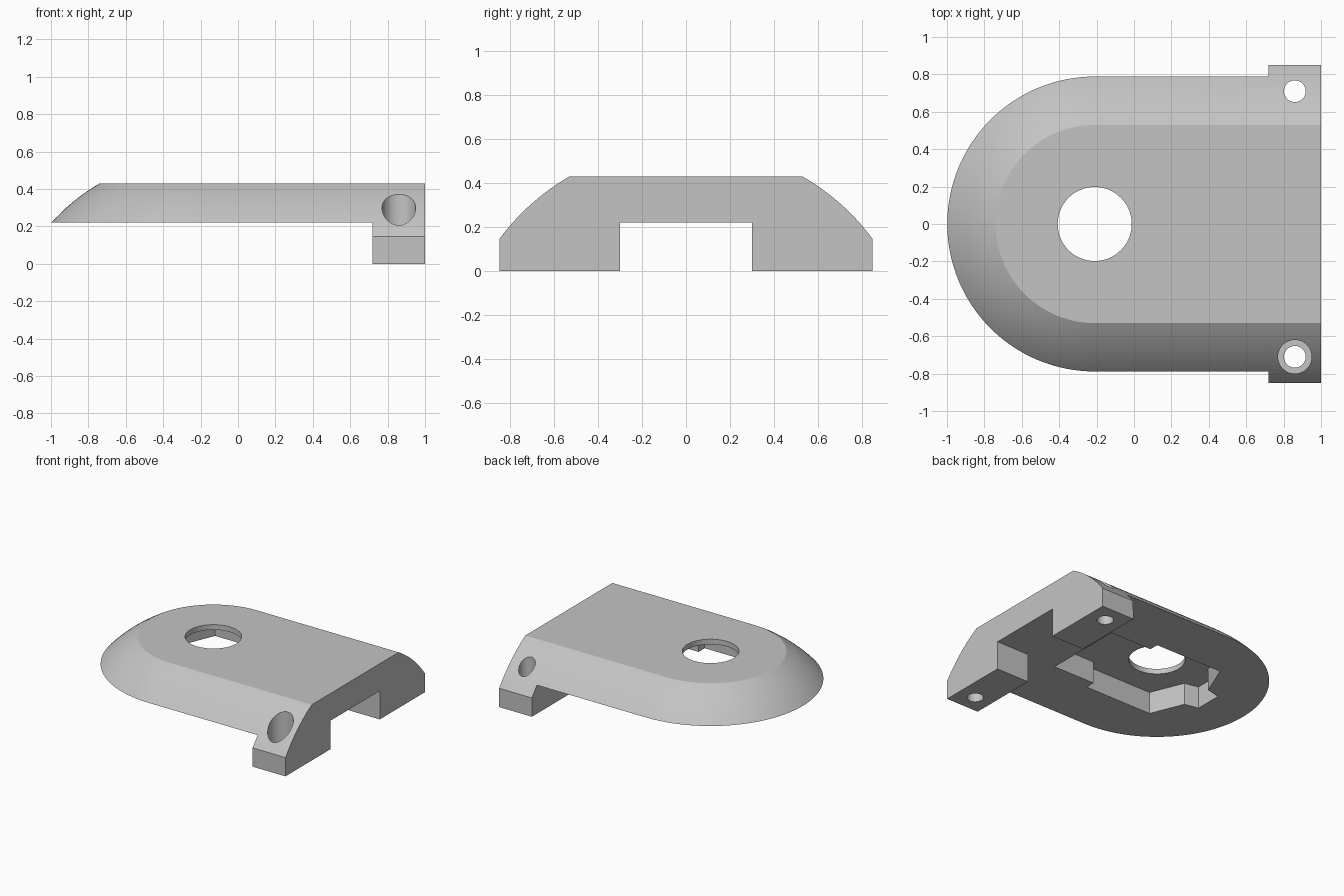
import bpy
import bmesh
from math import sin, cos, pi, sqrt, radians

cube = bpy.data.objects.get("Cube")
if cube:
    bpy.data.objects.remove(cube, do_unlink=True)

ROUND_X = -0.21          # centre of the rounded end
DOME_R, DOME_Z = 1.059, -0.487
TOP, DECK = 0.43, 0.22   # top face and underside of the plate

gray = bpy.data.materials.new("plain_gray")
gray.use_nodes = True
gray.diffuse_color = (0.55, 0.55, 0.55, 1)
gray.node_tree.nodes["Principled BSDF"].inputs["Base Color"].default_value = (0.55, 0.55, 0.55, 1)


def loft(name, rings):
    """Closed solid through a stack of matching outlines."""
    bm = bmesh.new()
    loops = [[bm.verts.new(p) for p in ring] for ring in rings]
    n = len(loops[0])
    for low, high in zip(loops, loops[1:]):
        for i in range(n):
            j = (i + 1) % n
            bm.faces.new((low[i], low[j], high[j], high[i]))
    bm.faces.new(loops[0][::-1])
    bm.faces.new(loops[-1])
    bmesh.ops.recalc_face_normals(bm, faces=bm.faces)
    mesh = bpy.data.meshes.new(name)
    bm.to_mesh(mesh)
    bm.free()
    mesh.materials.append(gray)
    obj = bpy.data.objects.new(name, mesh)
    bpy.context.collection.objects.link(obj)
    return obj


def prism(name, outline, z0, z1):
    return loft(name, [[(x, y, z) for x, y in outline] for z in (z0, z1)])


def circle(x, y, r, n=64):
    return [(x + r * cos(2 * pi * i / n), y + r * sin(2 * pi * i / n)) for i in range(n)]


def mirrored(half):
    """Complete an outline across the centre line."""
    return half + [(x, -y) for x, y in reversed(half)]


def plate_ring(r, z, n=64):
    arc = [(ROUND_X - r * sin(pi * i / n), r * cos(pi * i / n), z) for i in range(n + 1)]
    return [(1, r, z)] + arc + [(1, -r, z)]


# Domed body: straight skirt below, circular shoulder above
levels = [0.145 + (TOP - 0.145) * i / 16 for i in range(17)]
rings = [plate_ring(0.85, 0)]
rings += [plate_ring(sqrt(DOME_R ** 2 - (z - DOME_Z) ** 2), z) for z in levels]
body = loft("cover_plate", rings)

# Clearance under the plate that leaves the two feet
clearance = mirrored([(-1.3, 1), (0.72, 1), (0.72, 0.3), (1.2, 0.3)])
# Stepped pocket in the underside
pocket = mirrored([(0.466, 0.31), (0.11, 0.31), (0.11, 0.385), (-0.465, 0.385),
                   (-0.57, 0.13), (-0.68, 0.105)])

cutters = [
    prism("foot_clearance_cutter", clearance, -0.2, DECK),
    prism("pocket_cutter", pocket, 0.1, 0.39),
    prism("centre_hole_cutter", circle(ROUND_X, 0, 0.198), 0.3, 0.6),
    prism("front_counterbore_cutter", circle(0.86, -0.71, 0.09), 0.1, 0.6),
]
for side, y in (("front", -0.71), ("back", 0.71)):
    cutters.append(prism(side + "_screw_hole_cutter", circle(0.86, y, 0.058), -0.2, 0.7))

bpy.ops.object.select_all(action="DESELECT")
bpy.context.view_layer.objects.active = body
body.select_set(True)
for cutter in cutters:
    cutter.hide_render = True
    mod = body.modifiers.new(cutter.name, "BOOLEAN")
    mod.operation = "DIFFERENCE"
    mod.solver = "EXACT"
    mod.object = cutter
    bpy.ops.object.modifier_apply(modifier=mod.name)
    bpy.data.objects.remove(cutter, do_unlink=True)

bpy.ops.object.shade_smooth_by_angle(angle=radians(20))
